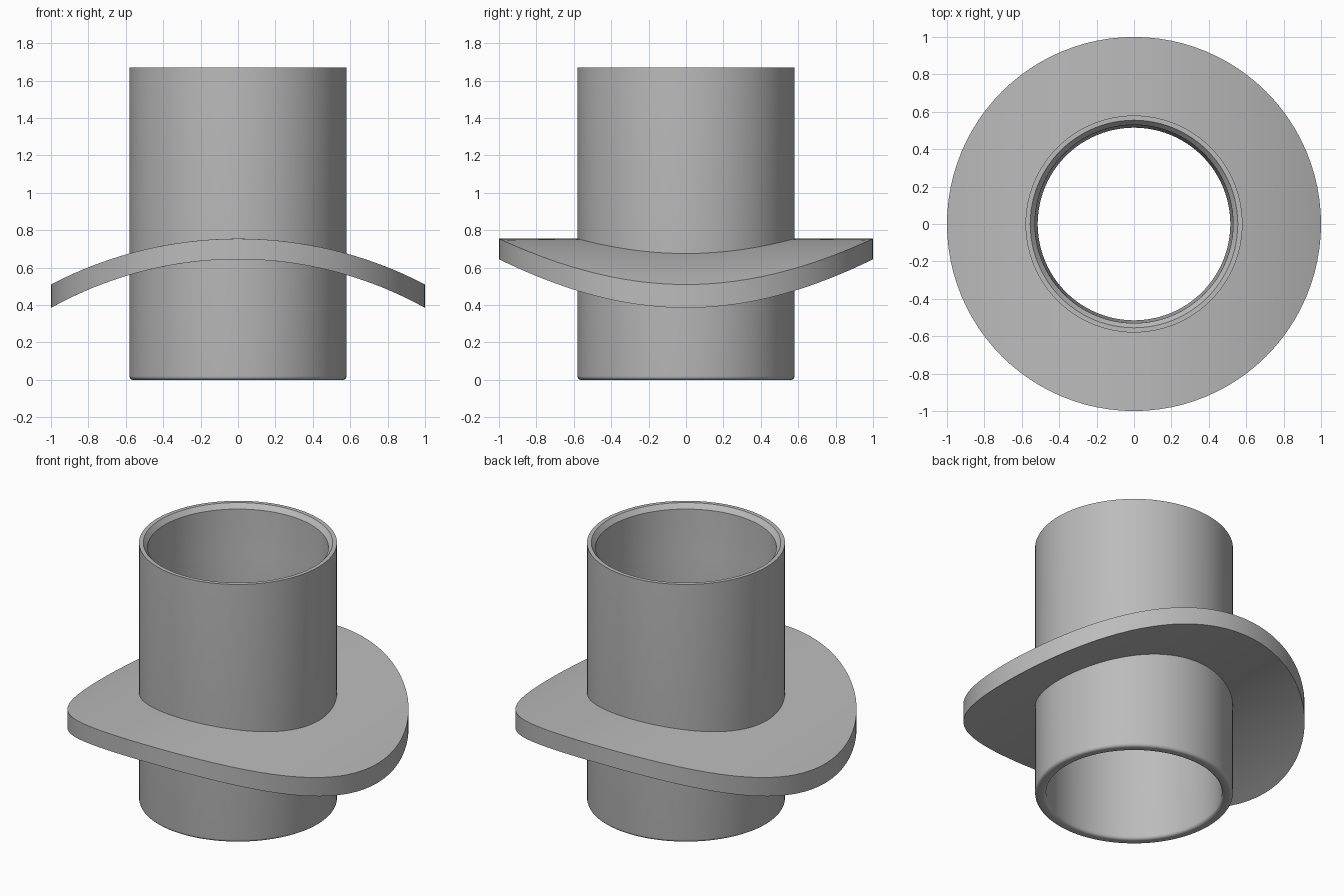
import bpy, bmesh, math

SEGMENTS = 96

if "Cube" in bpy.data.objects:
    bpy.data.objects.remove(bpy.data.objects["Cube"], do_unlink=True)

grey = bpy.data.materials.new("plain_grey")
grey.use_nodes = True
colour = (0.5, 0.5, 0.5, 1)
grey.diffuse_color = colour
grey.node_tree.nodes["Principled BSDF"].inputs["Base Color"].default_value = colour


def revolve(name, profile, height=None):
    """Sweep a closed (radius, z) loop round z; height(x, z) can bend it."""
    bm = bmesh.new()
    rings = []
    for i in range(SEGMENTS):
        a = 2 * math.pi * i / SEGMENTS
        ring = []
        for r, z in profile:
            x, y = r * math.cos(a), r * math.sin(a)
            ring.append(bm.verts.new((x, y, height(x, z) if height else z)))
        rings.append(ring)
    n = len(profile)
    for i, ring in enumerate(rings):
        following = rings[(i + 1) % SEGMENTS]
        for j in range(n):
            k = (j + 1) % n
            bm.faces.new((ring[j], following[j], following[k], ring[k]))
    bmesh.ops.recalc_face_normals(bm, faces=bm.faces)
    mesh = bpy.data.meshes.new(name)
    bm.to_mesh(mesh)
    bm.free()
    mesh.materials.append(grey)
    obj = bpy.data.objects.new(name, mesh)
    bpy.context.collection.objects.link(obj)
    bpy.ops.object.select_all(action='DESELECT')
    obj.select_set(True)
    bpy.context.view_layer.objects.active = obj
    bpy.ops.object.shade_smooth_by_angle(angle=math.radians(30))
    return obj


def fillet(cx, cz, radius, start, end, steps=5):
    """Points of a rounded corner, angles in degrees."""
    angles = [math.radians(start + (end - start) * i / steps) for i in range(steps + 1)]
    return [(cx + radius * math.cos(a), cz + radius * math.sin(a)) for a in angles]


# Pipe: chamfered mouth, tapered socket, rounded lower rim
socket = [(0.58, 1.67), (0.555, 1.67), (0.53, 1.64), (0.527, 1.505),
          (0.522, 1.37), (0.515, 1.235)]
lower_rim = fillet(0.535, 0.02, 0.02, 180, 270) + fillet(0.56, 0.02, 0.02, 270, 360)
revolve("pipe", socket + lower_rim)

# Saddle flange: round plate curved about the y axis
OUTER_ARC, INNER_ARC, ARC_CENTRE = 2.163, 2.053, -1.408
radii = [0.56 + 0.44 * i / 12 for i in range(13)]
plate = [(r, OUTER_ARC) for r in radii] + [(r, INNER_ARC) for r in reversed(radii)]
revolve("saddle_flange", plate,
        lambda x, arc: ARC_CENTRE + math.sqrt(arc * arc - x * x))
